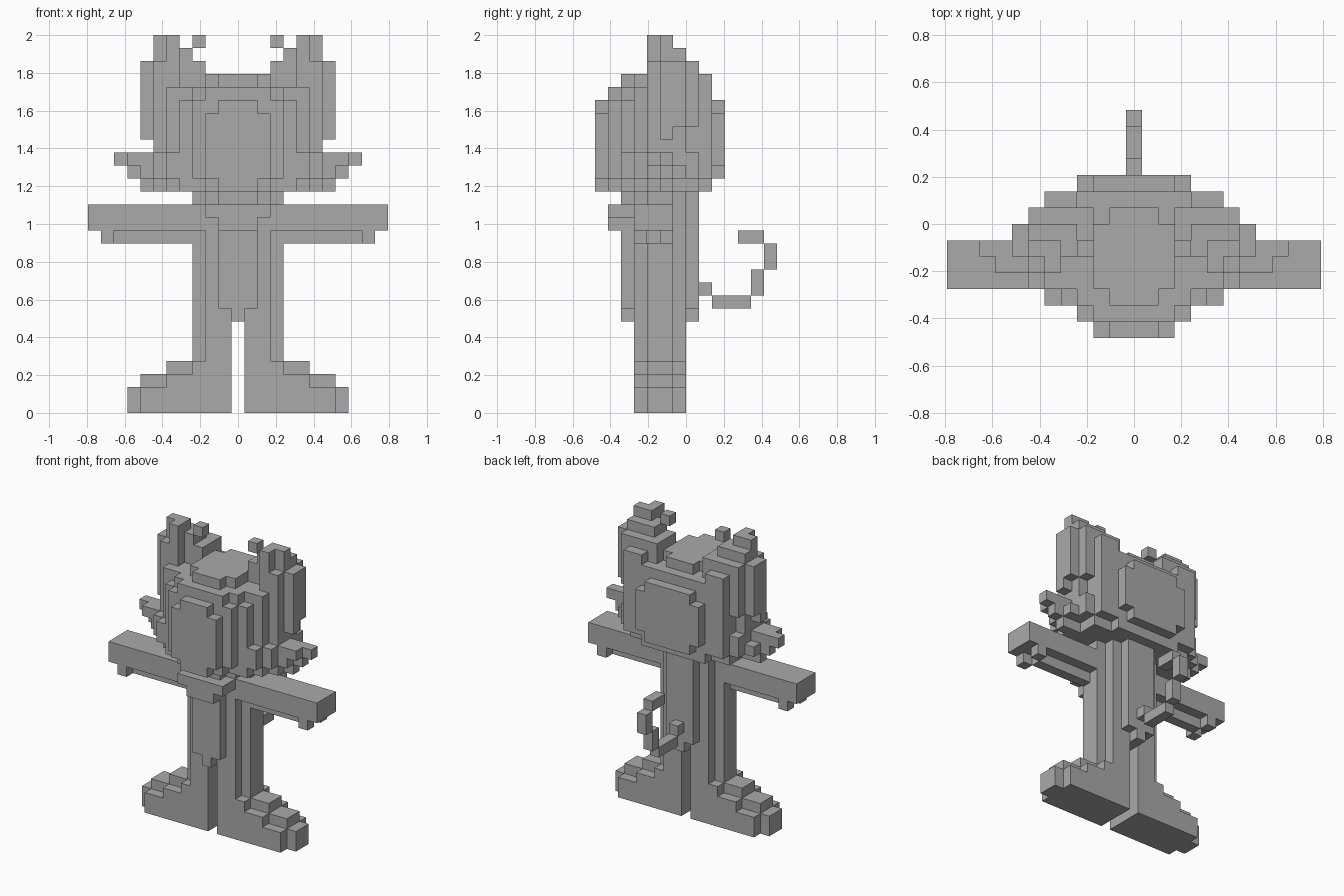
import bpy
import bmesh
from mathutils import Vector

cube = bpy.data.objects.get("Cube")
if cube:
    bpy.data.objects.remove(cube, do_unlink=True)

UNIT = 2 / 29          # edge length of one block
parts = {}             # part name -> set of block cells
taken = set()          # every block already used

grey = bpy.data.materials.new("plain_grey")
grey.use_nodes = True
grey.diffuse_color = (0.4, 0.4, 0.4, 1)
shader = next(n for n in grey.node_tree.nodes if n.type == 'BSDF_PRINCIPLED')
shader.inputs["Base Color"].default_value = grey.diffuse_color


def blocks(name, boxes, sides=(1, -1)):
    """Fill boxes (inner x, outer x, y range, z range), mirrored across x."""
    cells = parts.setdefault(name, set())
    for inner, outer, (y0, y1), (z0, z1) in boxes:
        for x in range(inner, outer + 1):
            for y in range(y0, y1):
                for z in range(z0, z1):
                    for side in sides:
                        cell = (x * side, y, z)
                        if cell not in taken:
                            taken.add(cell)
                            cells.add(cell)


def pair(name, boxes):
    """Make a left and a right copy of a part."""
    blocks("left_" + name, boxes, sides=(1,))
    blocks("right_" + name, boxes, sides=(-1,))


def build(name, cells):
    """Turn the blocks into one outer skin without hidden faces."""
    bm = bmesh.new()
    for cell in cells:
        centre = Vector(cell) + Vector((0, 0.5, 0.5))
        for axis in range(3):
            for sign in (1, -1):
                near = list(cell)
                near[axis] += sign
                if tuple(near) in taken:
                    continue
                normal, u, v = Vector(), Vector(), Vector()
                normal[axis] = sign / 2
                u[(axis + 1) % 3] = 0.5
                v[(axis + 2) % 3] = sign / 2
                corners = (-u - v, u - v, u + v, v - u)
                bm.faces.new([bm.verts.new((centre + normal + c) * UNIT) for c in corners])
    bmesh.ops.remove_doubles(bm, verts=bm.verts, dist=UNIT / 100)
    bmesh.ops.dissolve_limit(bm, angle_limit=0.01, verts=bm.verts, edges=bm.edges)
    mesh = bpy.data.meshes.new(name)
    bm.to_mesh(mesh)
    bm.free()
    mesh.materials.append(grey)
    obj = bpy.data.objects.new(name, mesh)
    bpy.context.collection.objects.link(obj)


# Torso with rounded front and back, and a bib under the chin
blocks("torso", [
    (0, 3, (-3, -1), (8, 17)),
    (0, 2, (-4, 0), (8, 17)),
    (0, 1, (-5, 1), (8, 17)),
    (0, 0, (-5, 1), (7, 8)),
])
blocks("bib", [
    (0, 2, (-6, -4), (15, 16)),
    (0, 1, (-6, -5), (14, 16)),
])

# Legs with stepped shoes pointing sideways
pair("leg", [
    (1, 2, (-4, 0), (0, 8)),
    (3, 3, (-3, -1), (4, 8)),
])
shoe = []
for bottom, top, reach, toe in ((0, 2, 7, 8), (2, 3, 5, 7), (3, 4, 3, 5)):
    shoe.append((3, reach, (-4, 0), (bottom, top)))
    shoe.append((reach, toe, (-3, -1), (bottom, top)))
pair("shoe", shoe)

# Arms with a ridge and small fingers below
pair("arm", [
    (3, 11, (-4, -1), (14, 16)),
    (4, 9, (-3, -2), (13, 14)),
])
pair("fingers", [(10, 10, (y, y + 1), (13, 14)) for y in (-4, -2)])

# Head, layered from the face to the back
blocks("head", [
    (0, 1, (-7, -6), (17, 24)),
    (0, 2, (-7, -6), (18, 23)),
    (0, 2, (-6, -5), (17, 25)),
    (0, 3, (-6, -5), (18, 24)),
    (0, 1, (-5, 1), (17, 26)),
    (0, 3, (-5, -4), (17, 25)),
    (0, 4, (-5, -4), (17, 24)),
    (0, 5, (-5, -4), (18, 20)),
    (0, 2, (-4, 0), (17, 26)),
    (0, 5, (-4, 1), (17, 25)),
    (0, 6, (-4, 1), (18, 20)),
    (0, 3, (1, 2), (17, 25)),
    (0, 5, (1, 2), (18, 24)),
    (0, 2, (2, 3), (18, 24)),
    (0, 3, (2, 3), (19, 23)),
])

# Cheek tufts growing wider upwards
tuft = []
for step in range(3):
    level = (17 + step, 18 + step)
    tuft.append((6, 7 + step, (-2, -1), level))
    tuft.append((6, 6 + step, (-3, -1), level))
tuft.append((6, 7, (-3, 0), (18, 19)))
pair("cheek_tuft", tuft)

# Ears: tall outside, stepping down towards the back
ear = [
    (6, 6, (-3, 0), (20, 27)),
    (7, 7, (-2, -1), (21, 27)),
    (7, 7, (-1, 0), (22, 27)),
    (5, 6, (-2, -1), (27, 29)),
    (5, 5, (-3, -2), (24, 29)),
    (3, 3, (-2, 1), (25, 27)),
    (4, 4, (-2, 0), (27, 28)),
]
for back, height in ((-1, 28), (0, 27), (1, 26)):
    ear.append((4, 5 if back > 0 else 6, (back, back + 1), (22, height)))
ear.append((4, 4, (-2, -1), (24, 27)))
pair("ear", ear)
pair("ear_tip", [(3, 3, (-2, -1), (28, 29))])

# Curled tail
blocks("tail", [
    (0, 0, (1, 2), (9, 10)),
    (0, 0, (2, 5), (8, 9)),
    (0, 0, (5, 6), (9, 11)),
    (0, 0, (6, 7), (11, 13)),
    (0, 0, (4, 6), (13, 14)),
])

for part_name, part_cells in parts.items():
    build(part_name, part_cells)
